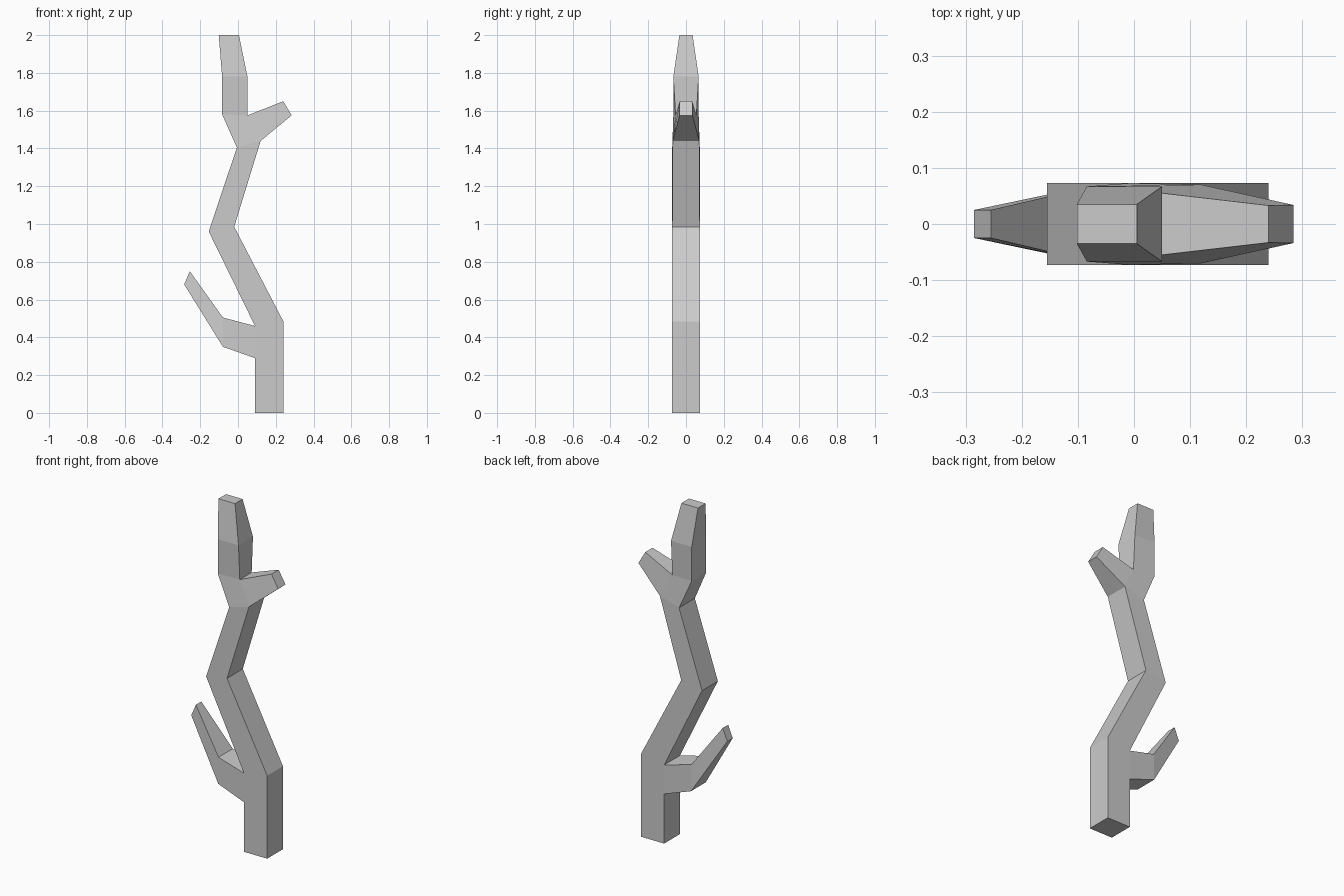
import bpy, bmesh

if "Cube" in bpy.data.objects:
    bpy.data.objects.remove(bpy.data.objects["Cube"])

# Silhouette seen from the front, anticlockwise: (x, z, half thickness)
outline = [
    (.24, 0, .073), (.24, .485, .073), (-.02, .985, .073), (.12, 1.44, .07),     # 0-3 trunk right
    (.284, 1.575, .034), (.24, 1.65, .033), (.05, 1.575, .055),                 # 4-6 right branch
    (.05, 1.78, .067), (.005, 2, .035), (-.102, 2, .035),                       # 7-9 top
    (-.084, 1.78, .067), (-.084, 1.58, .067), (-.006, 1.405, .073),             # 10-12
    (-.155, .96, .073), (.09, .46, .073),                                      # 13-14
    (-.08, .505, .066), (-.255, .75, .025), (-.285, .68, .025),                 # 15-17 left branch
    (-.08, .35, .068), (.09, .29, .073), (.09, 0, .073),                        # 18-20
]
# Trunk and branch segments as front panels over those points
panels = [
    (20, 0, 1, 14, 19), (14, 1, 2, 13), (13, 2, 3, 12), (12, 3, 6, 11),
    (11, 6, 7, 10), (10, 7, 8, 9), (3, 4, 5, 6), (18, 19, 14, 15), (17, 18, 15, 16),
]

bm = bmesh.new()
front = [bm.verts.new((x, -d, z)) for x, z, d in outline]
back = [bm.verts.new((x, d, z)) for x, z, d in outline]

# Front and back panels
for p in panels:
    bm.faces.new([front[i] for i in p])
    bm.faces.new([back[i] for i in reversed(p)])

# Side walls around the silhouette
n = len(outline)
for i in range(n):
    j = (i + 1) % n
    bm.faces.new((front[j], front[i], back[i], back[j]))

bmesh.ops.recalc_face_normals(bm, faces=bm.faces)
mesh = bpy.data.meshes.new("branching_trunk")
bm.to_mesh(mesh)
bm.free()
bpy.context.collection.objects.link(bpy.data.objects.new("branching_trunk", mesh))
